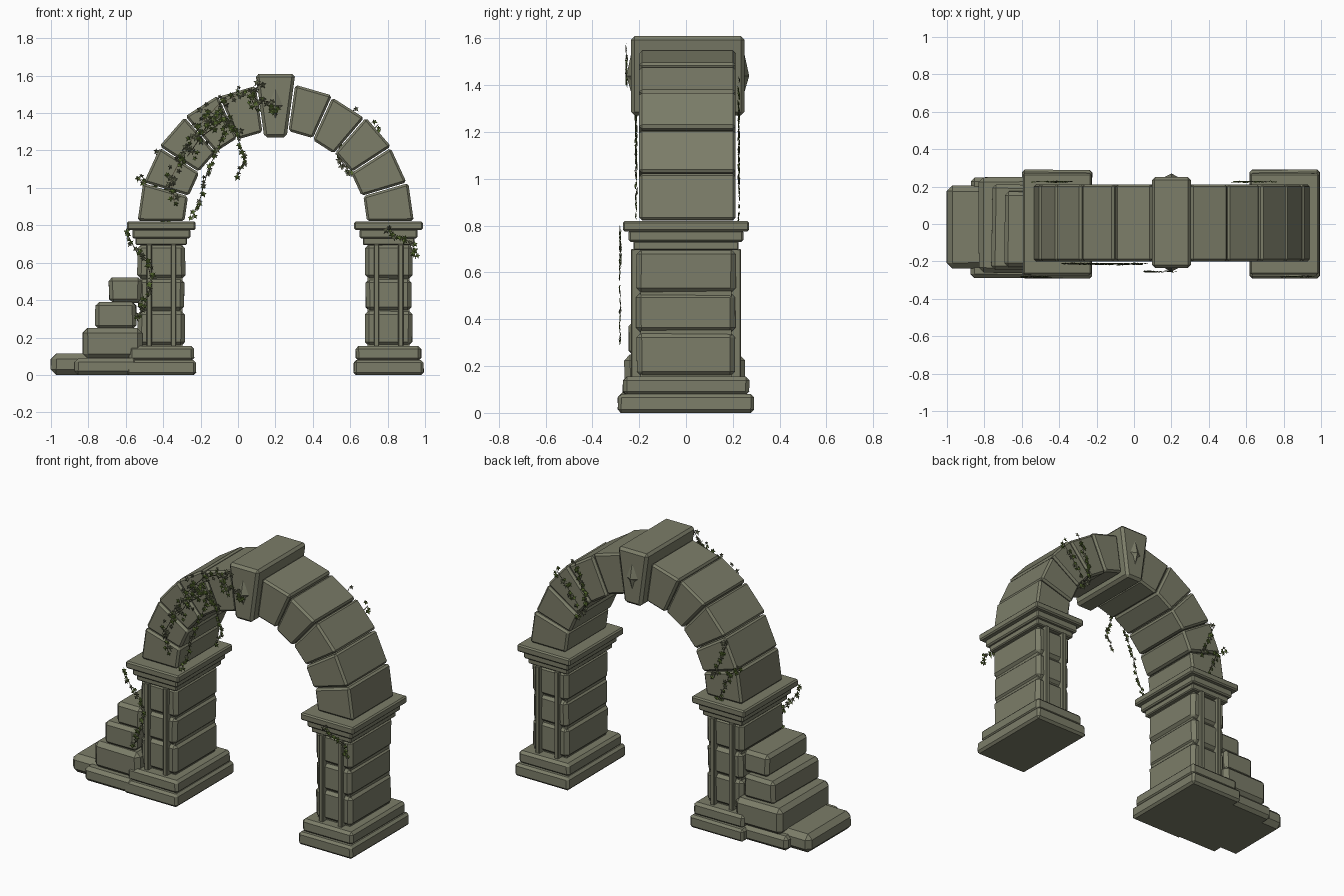
import bpy, bmesh, math, random
from mathutils import Vector

random.seed(4)
cube = bpy.data.objects.get("Cube")
if cube:
    bpy.data.objects.remove(cube, do_unlink=True)


def material(name, rgb):
    m = bpy.data.materials.new(name)
    m.use_nodes = True
    m.diffuse_color = (*rgb, 1)
    m.node_tree.nodes["Principled BSDF"].inputs["Base Color"].default_value = (*rgb, 1)
    return m


STONE = material("weathered_stone", (0.2, 0.205, 0.14))
LEAF = material("ivy_green", (0.11, 0.17, 0.035))
DULL = material("ivy_dull_green", (0.12, 0.13, 0.075))
STEM = material("ivy_stem", (0.07, 0.06, 0.035))


def finish(bm, name, *mats):
    mesh = bpy.data.meshes.new(name)
    bm.to_mesh(mesh)
    bm.free()
    for m in mats:
        mesh.materials.append(m)
    obj = bpy.data.objects.new(name, mesh)
    bpy.context.collection.objects.link(obj)
    return obj


def prism(name, outline, y0, y1, chamfer=0.01, rough=0.0):
    """Chamfered stone: an outline in x and z, extruded along y."""
    bm = bmesh.new()
    front = [bm.verts.new((x, y0, z)) for x, z in outline]
    face = bm.faces.new(front)
    back = bmesh.ops.extrude_face_region(bm, geom=[face])["geom"]
    for v in back:
        if isinstance(v, bmesh.types.BMVert):
            v.co.y = y1
    for v in bm.verts:
        v.co.x += random.uniform(-rough, rough)
        v.co.y += random.uniform(-rough, rough)
    bmesh.ops.recalc_face_normals(bm, faces=bm.faces)
    if chamfer:
        bmesh.ops.bevel(bm, geom=bm.edges[:], offset=chamfer, segments=1,
                        affect='EDGES', clamp_overlap=True)
    return finish(bm, name, STONE)


def block(name, x0, x1, y0, y1, z0, z1, chamfer=0.01, rough=0.0):
    return prism(name, [(x0, z0), (x1, z0), (x1, z1), (x0, z1)], y0, y1, chamfer, rough)


# Pillars: plinth, shaft stones, pilaster strips and stepped capital
LAYERS = [
    ("plinth_lower", 0.187, 0.29, 0.0, 0.08, 0.014),
    ("plinth_upper", 0.175, 0.27, 0.075, 0.155, 0.016),
    ("shaft_core", 0.112, 0.195, 0.15, 0.71, 0),
    ("shaft_stone_low", 0.127, 0.212, 0.155, 0.345, 0.022),
    ("shaft_stone_mid", 0.123, 0.212, 0.342, 0.515, 0.022),
    ("shaft_stone_high", 0.127, 0.212, 0.512, 0.70, 0.022),
    ("capital_low", 0.138, 0.225, 0.695, 0.735, 0.006),
    ("capital_mid", 0.155, 0.245, 0.73, 0.78, 0.008),
    ("capital_top", 0.184, 0.27, 0.775, 0.82, 0.008),
]
for side, cx in (("right", -0.41), ("left", 0.805)):
    for part, hx, hy, z0, z1, chamfer in LAYERS:
        block(f"{side}_{part}", cx - hx, cx + hx, -hy, hy, z0, z1, chamfer,
              0.003 if chamfer > 0.01 else 0)
    for face in (-1, 1):
        for off in (-0.065, 0.065):
            ya, yb = sorted((face * 0.19, face * 0.235))
            block(f"{side}_pilaster_strip", cx + off - 0.014, cx + off + 0.014,
                  ya, yb, 0.15, 0.70, 0.004)

# Arch: five straight-sided wedge stones on each side
CX, CZ, R_IN, R_OUT, STEP = 0.2, 0.82, 0.485, 0.735, 16.4
for sign, side in ((-1, "right"), (1, "left")):
    for i in range(5):
        a0 = math.radians(i * STEP + 0.25)
        a1 = math.radians((i + 1) * STEP - 0.25)
        pts = [(R_IN, a0), (R_OUT, a0), (R_OUT, a1), (R_IN, a1)]
        grow = random.uniform(-0.006, 0.006)
        prism(f"{side}_arch_stone_{i + 1}",
              [(CX + sign * (r + grow) * math.cos(a), CZ + (r + grow) * math.sin(a))
               for r, a in pts], -0.2, 0.212, 0.012)

# Keystone with a pointed ornament on both faces
prism("keystone", [(0.14, 1.27), (0.26, 1.27), (0.306, 1.61), (0.094, 1.61)],
      -0.235, 0.25, 0.016)
for face, y in ((-1, -0.233), (1, 0.248)):
    bm = bmesh.new()
    half = [(0.0, 1.54), (0.022, 1.49), (0.042, 1.44), (0.018, 1.42), (0.0, 1.365)]
    rim = half + [(-x, z) for x, z in half[-2:0:-1]]
    ring = [bm.verts.new((0.2 + x, y, z)) for x, z in rim]
    tip = bm.verts.new((0.2, y + face * 0.022, 1.44))
    for a, b in zip(ring, ring[1:] + ring[:1]):
        bm.faces.new((a, b, tip))
    bm.faces.new(ring)
    bmesh.ops.recalc_face_normals(bm, faces=bm.faces)
    finish(bm, "keystone_ornament", STONE)

# Rough steps piled against the outer side of one pillar
block("step_paving", -1.0, -0.72, -0.235, 0.205, 0, 0.115, 0.03, 0.004)
block("step_footing", -0.875, -0.54, -0.288, 0.25, 0, 0.09, 0.02, 0.003)
block("step_low", -0.83, -0.51, -0.262, 0.25, 0.085, 0.25, 0.026, 0.004)
block("step_middle", -0.76, -0.545, -0.245, 0.21, 0.245, 0.39, 0.02, 0.004)
block("step_high", -0.69, -0.515, -0.23, 0.175, 0.385, 0.522, 0.02, 0.004)


# Ivy: a thin stem with flat lobed leaves scattered along it
def add_leaf(bm, centre, size, turn, face):
    lobes = [1, 0.42, 0.85, 0.4, 0.7, 0.3, 0.7, 0.4, 0.85, 0.42]
    ring = []
    for k, r in enumerate(lobes):
        a = turn + k * math.tau / len(lobes)
        ring.append(bm.verts.new(centre + Vector(
            (math.sin(a) * r * size, random.uniform(-0.003, 0.003), -math.cos(a) * r * size))))
    mid = bm.verts.new(centre + Vector((0, face * 0.004, 0)))
    shade = 0 if random.random() < 0.6 else 1
    for a, b in zip(ring, ring[1:] + ring[:1]):
        bm.faces.new((a, b, mid) if face < 0 else (b, a, mid)).material_index = shade


def ivy(name, y, path, spread=0.02, gap=0.02):
    face = -1 if y < 0 else 1
    bm = bmesh.new()
    pts = [Vector((x, y, z)) for x, z in path]
    for a, b in zip(pts, pts[1:]):
        side = Vector((b.z - a.z, 0, a.x - b.x)).normalized() * 0.002
        quad = [bm.verts.new(p) for p in (a + side, a - side, b - side, b + side)]
        bm.faces.new(quad).material_index = 2
        count = max(1, round((b - a).length / gap))
        for k in range(count):
            p = a.lerp(b, (k + 0.5) / count)
            p += Vector((random.uniform(-spread, spread), face * random.uniform(0, 0.006),
                         random.uniform(-spread, spread)))
            add_leaf(bm, p, random.uniform(0.015, 0.026), random.uniform(-0.9, 0.9), face)
    finish(bm, name, LEAF, DULL, STEM)


ivy("front_arch_ivy_main", -0.208, [(0.07, 1.53), (-0.1, 1.45), (-0.2, 1.34), (-0.28, 1.2),
                                    (-0.36, 1.05), (-0.34, 0.92)], 0.03, 0.014)
ivy("front_arch_ivy_upper", -0.21, [(-0.18, 1.42), (-0.1, 1.38), (-0.02, 1.32)], 0.045, 0.008)
ivy("front_arch_ivy_lower", -0.212, [(-0.08, 1.36), (-0.2, 1.27), (-0.27, 1.17)], 0.045, 0.01)
ivy("front_arch_ivy_trail", -0.21, [(-0.06, 1.35), (-0.11, 1.2), (-0.16, 1.1), (-0.2, 0.95),
                                    (-0.25, 0.83)], 0.012, 0.02)
ivy("front_arch_ivy_curl", -0.21, [(-0.05, 1.38), (0.0, 1.26), (0.04, 1.16), (-0.01, 1.05)],
    0.012, 0.019)
ivy("keystone_ivy", -0.25, [(0.06, 1.52), (0.1, 1.47), (0.17, 1.46), (0.21, 1.39)], 0.02, 0.014)
ivy("keystone_ivy_top", -0.25, [(0.12, 1.57), (0.07, 1.48), (0.1, 1.41)], 0.018, 0.016)
ivy("right_pillar_ivy", -0.278, [(-0.6, 0.77), (-0.56, 0.69), (-0.49, 0.62), (-0.46, 0.5),
                                 (-0.49, 0.4), (-0.54, 0.29)], 0.016, 0.018)
ivy("left_pillar_ivy", -0.276, [(0.8, 0.79), (0.86, 0.73), (0.93, 0.71), (0.95, 0.62)],
    0.016, 0.015)
ivy("back_left_ivy", 0.222, [(0.62, 1.42), (0.57, 1.3), (0.53, 1.18), (0.61, 1.06)], 0.018, 0.016)
ivy("back_left_ivy_branch", 0.222, [(0.75, 1.34), (0.69, 1.27), (0.59, 1.15)], 0.022, 0.016)
ivy("back_right_ivy", 0.222, [(-0.54, 1.05), (-0.46, 1.0), (-0.42, 0.9), (-0.38, 0.82)],
    0.02, 0.015)
ivy("back_right_ivy_branch", 0.222, [(-0.44, 1.19), (-0.4, 1.08), (-0.35, 0.95)], 0.018, 0.018)
